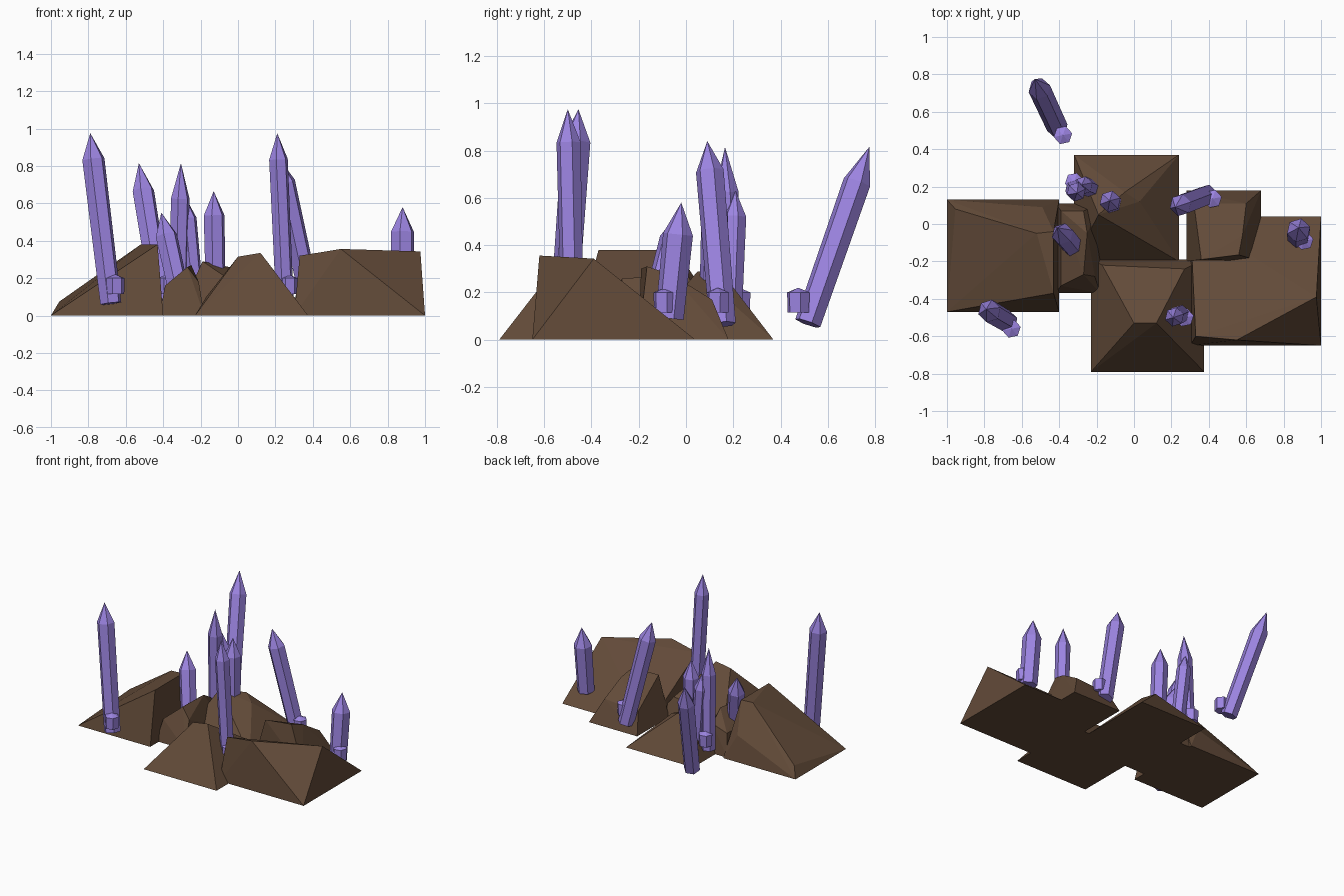
import bpy
import bmesh
import math
from mathutils import Vector

if "Cube" in bpy.data.objects:
    bpy.data.objects.remove(bpy.data.objects["Cube"], do_unlink=True)


def make_material(name, color):
    mat = bpy.data.materials.new(name)
    mat.use_nodes = True
    mat.diffuse_color = color
    mat.node_tree.nodes["Principled BSDF"].inputs["Base Color"].default_value = color
    return mat


ROCK = make_material("earth brown", (0.122, 0.069, 0.04, 1))
GEM = make_material("crystal purple", (0.33, 0.23, 0.75, 1))


def finish(bm, name, mat):
    bmesh.ops.recalc_face_normals(bm, faces=bm.faces[:])
    mesh = bpy.data.meshes.new(name)
    bm.to_mesh(mesh)
    bm.free()
    mesh.materials.append(mat)
    obj = bpy.data.objects.new(name, mesh)
    bpy.context.collection.objects.link(obj)
    return obj


def rock(name, x0, x1, y0, y1, peaks):
    """Faceted boulder: rectangular footprint hulled up to a few peaks."""
    bm = bmesh.new()
    for x in (x0, x1):
        for y in (y0, y1):
            bm.verts.new((x, y, 0))
    for p in peaks:
        bm.verts.new(p)
    result = bmesh.ops.convex_hull(bm, input=bm.verts[:])
    unused = {g for g in result["geom_interior"] if isinstance(g, bmesh.types.BMVert)}
    bmesh.ops.delete(bm, geom=list(unused), context="VERTS")
    bmesh.ops.dissolve_limit(bm, angle_limit=math.radians(1),
                             verts=bm.verts[:], edges=bm.edges[:])
    finish(bm, name, ROCK)


def crystal(name, base, tip, radius=0.055, point=0.14, sides=6, turn=0.0):
    """Prism along base-tip with a pyramid point."""
    base, tip = Vector(base), Vector(tip)
    axis = (tip - base).normalized()
    rot = Vector((0, 0, 1)).rotation_difference(axis)
    bm = bmesh.new()
    rings = []
    for centre, r in ((base, radius * 0.95), (tip - axis * point, radius)):
        ring = []
        for i in range(sides):
            a = turn + math.tau * i / sides
            ring.append(bm.verts.new(centre + rot @ Vector((r * math.cos(a), r * math.sin(a), 0))))
        rings.append(ring)
    top = bm.verts.new(tip)
    bm.faces.new(rings[0])
    for i in range(sides):
        j = (i + 1) % sides
        bm.faces.new((rings[0][i], rings[0][j], rings[1][j], rings[1][i]))
        bm.faces.new((rings[1][i], rings[1][j], top))
    finish(bm, name, GEM)


# Boulders
rock("right_rock", -1, -0.4, -0.47, 0.13,
     [(-0.43, -0.37, 0.38), (-0.43, -0.04, 0.38), (-0.52, -0.05, 0.38),
      (-0.955, 0.08, 0.075), (-0.49, 0.09, 0.18)])
rock("small_rock", -0.42, -0.18, -0.37, 0.11,
     [(-0.39, -0.33, 0.16), (-0.27, -0.27, 0.26), (-0.25, -0.05, 0.27),
      (-0.21, -0.28, 0.18), (-0.27, 0.07, 0.2), (-0.39, 0.07, 0.16)])
rock("back_rock", -0.32, 0.24, -0.2, 0.37,
     [(-0.19, 0.05, 0.29), (-0.05, 0.17, 0.26), (0.03, 0.12, 0.22)])
rock("front_rock", -0.23, 0.375, -0.79, -0.19,
     [(0, -0.53, 0.315), (0.12, -0.53, 0.335), (-0.17, -0.22, 0.1), (0.27, -0.24, 0.14)])
rock("left_rock", 0.3, 1, -0.65, 0.04,
     [(0.33, -0.6, 0.32), (0.55, -0.62, 0.356), (0.975, -0.39, 0.343)])
rock("left_back_rock", 0.28, 0.68, -0.2, 0.18,
     [(0.36, -0.19, 0.3), (0.56, -0.165, 0.31), (0.58, -0.06, 0.275),
      (0.6, 0.11, 0.17), (0.32, 0.11, 0.15)])

# Crystals: name, base, tip, radius, point length, bud offset
CRYSTALS = [
    ("right_front_crystal", (-0.68, -0.52, 0.065), (-0.79, -0.455, 0.975), 0.062, 0.14, (0.025, -0.04)),
    ("outer_back_crystal", (-0.41, 0.515, 0.07), (-0.53, 0.775, 0.815), 0.06, 0.16, (0.03, -0.04)),
    ("small_rock_crystal", (-0.31, -0.14, 0.1), (-0.41, -0.02, 0.55), 0.06, 0.13, None),
    ("front_crystal", (0.25, -0.48, 0.08), (0.21, -0.5, 0.975), 0.052, 0.14, (0.02, -0.02)),
    ("back_tall_crystal", (-0.32, 0.19, 0.07), (-0.305, 0.165, 0.815), 0.052, 0.19, (0.0, 0.035)),
    ("back_leaning_crystal", (-0.23, 0.19, 0.1), (-0.28, 0.21, 0.63), 0.05, 0.11, None),
    ("back_short_crystal", (-0.12, 0.11, 0.13), (-0.13, 0.125, 0.665), 0.058, 0.13, None),
    ("left_back_crystal", (0.39, 0.155, 0.065), (0.22, 0.09, 0.84), 0.06, 0.13, (0.03, -0.02)),
    ("left_crystal", (0.88, -0.07, 0.09), (0.88, -0.02, 0.58), 0.065, 0.135, (0.03, -0.02)),
]
for name, base, tip, radius, point, bud in CRYSTALS:
    crystal(name, base, tip, radius, point, turn=0.3)
    if bud:
        # Stubby bud at the foot
        x, y = base[0] + bud[0], base[1] + bud[1]
        crystal(name + "_bud", (x, y, 0.115), (x, y, 0.22), 0.05, 0.02, turn=0.2)
